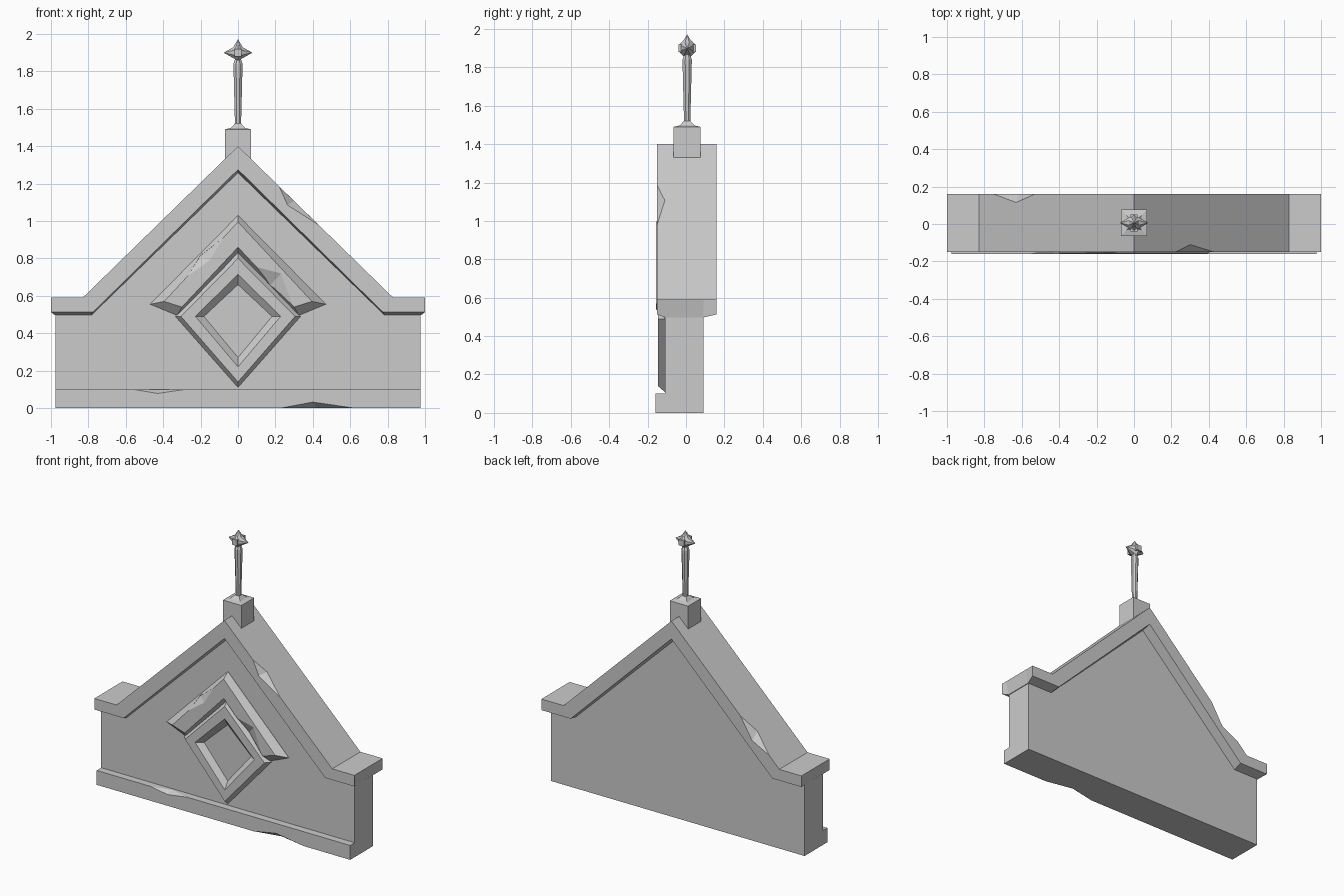
import bpy, bmesh
from math import pi
from mathutils import Matrix, Vector

if "Cube" in bpy.data.objects:
    bpy.data.objects.remove(bpy.data.objects["Cube"])

stone = bpy.data.materials.new("grey stone")
stone.use_nodes = True
GREY = (0.6, 0.6, 0.6, 1)
stone.diffuse_color = GREY
stone.node_tree.nodes["Principled BSDF"].inputs["Base Color"].default_value = GREY


def finish(name, bm):
    bmesh.ops.recalc_face_normals(bm, faces=bm.faces)
    mesh = bpy.data.meshes.new(name)
    bm.to_mesh(mesh)
    bm.free()
    mesh.materials.append(stone)
    obj = bpy.data.objects.new(name, mesh)
    bpy.context.collection.objects.link(obj)
    return obj


def loft(name, rings):
    """Bridge successive rings of 3D points and cap both ends."""
    bm = bmesh.new()
    rows = [[bm.verts.new(p) for p in ring] for ring in rings]
    n = len(rows[0])
    for a, b in zip(rows, rows[1:]):
        for i in range(n):
            j = (i + 1) % n
            bm.faces.new((a[i], a[j], b[j], b[i]))
    bm.faces.new(rows[0])
    bm.faces.new(rows[-1])
    return finish(name, bm)


def mirrored(y, upper, lower):
    """Symmetric outline at depth y; each half runs from the middle outward."""
    right = upper[1:] + lower[::-1]
    left = [(-x, z) for x, z in reversed(right) if x > 0]
    return [(x, y, z) for x, z in [upper[0]] + right + left]


def diamond(y, top, side, bottom, mid=0.49):
    return [(0, y, top), (side, y, mid), (0, y, bottom), (-side, y, mid)]


def chip(target, start, end, face_a, face_b, outside):
    """Knock a broken notch out of an edge."""
    bm = bmesh.new()
    for p in (start, end, face_a, face_b, outside):
        bm.verts.new(p)
    bmesh.ops.convex_hull(bm, input=bm.verts)
    cutter = finish("chip_cutter", bm)
    cutter.hide_render = True
    cutter.hide_viewport = True
    cutter.display_type = 'WIRE'
    mod = target.modifiers.new("chip", 'BOOLEAN')
    mod.operation = 'DIFFERENCE'
    mod.solver = 'EXACT'
    mod.object = cutter


def lathe(name, profile, sides, centre, turn):
    rings = []
    for r, z in profile:
        rings.append([Vector(centre) + Matrix.Rotation(turn + 2 * pi * i / sides, 3, 'Z')
                      @ Vector((r, 0, z)) for i in range(sides)])
    return loft(name, rings)


# Gabled wall
wall_top = [(0, 1.3), (0.8, 0.53), (0.975, 0.53)]
loft("gable_wall", [mirrored(y, wall_top, [(0.975, 0)]) for y in (-0.11, 0.09)])

# Projecting plinth along the foot of the front
plinth = loft("front_plinth", [mirrored(y, [(0, 0.1), (0.975, 0.1)], [(0.975, 0)])
                               for y in (-0.16, -0.1)])
chip(plinth, (-0.56, -0.16, 0.1), (-0.28, -0.16, 0.1), (-0.42, -0.125, 0.1),
     (-0.43, -0.16, 0.078), (-0.42, -0.2, 0.14))
chip(plinth, (0.23, -0.16, 0), (0.62, -0.16, 0), (0.42, -0.12, 0),
     (0.4, -0.16, 0.032), (0.42, -0.2, -0.04))

# Coping with a slanted underside on both faces
roof = [(0, 1.4), (0.83, 0.59), (1, 0.59)]
lip = [(0, 1.275), (0.775, 0.513), (1, 0.513)]
root = [(0, 1.258), (0.783, 0.497), (0.98, 0.497)]
coping = loft("roof_coping", [mirrored(y, roof, under) for y, under in
                              ((-0.15, lip), (-0.11, root), (0.09, root), (0.16, lip))])
chip(coping, (0.22, -0.15, 1.185), (0.43, -0.15, 0.98), (0.3, -0.11, 1.107),
     (0.265, -0.15, 1.085), (0.38, -0.2, 1.14))
chip(coping, (-0.75, 0.16, 0.668), (-0.53, 0.16, 0.883), (-0.63, 0.115, 0.785),
     (-0.62, 0.16, 0.735), (-0.7, 0.21, 0.83))

# Chevron hood over the panel
hood = loft("chevron_hood", [
    mirrored(-0.1, [(0, 1.03), (0.47, 0.555)], [(0, 0.82), (0.325, 0.495)]),
    mirrored(-0.112, [(0, 1.03), (0.47, 0.555)], [(0, 0.82), (0.325, 0.495)]),
    mirrored(-0.157, [(0, 0.995), (0.395, 0.57)], [(0, 0.86), (0.3, 0.54)])])
chip(hood, (-0.27, -0.157, 0.705), (-0.08, -0.157, 0.909), (-0.2, -0.125, 0.815),
     (-0.15, -0.157, 0.79), (-0.22, -0.2, 0.86))
chip(hood, (0.1, -0.157, 0.753), (0.29, -0.157, 0.551), (0.17, -0.12, 0.655),
     (0.23, -0.157, 0.72), (0.15, -0.22, 0.62))

# Diamond frame with sloping rim and sunken centre
loft("diamond_frame", [diamond(-0.1, 0.85, 0.335, 0.11),
                       diamond(-0.112, 0.85, 0.335, 0.11),
                       diamond(-0.146, 0.8, 0.305, 0.14),
                       diamond(-0.146, 0.715, 0.228, 0.22),
                       diamond(-0.113, 0.66, 0.182, 0.27)])

# Finial: square block, octagonal shaft and pointed gem
AXIS = (0, 0.006, 0)
lathe("finial_block", [(0.1, 1.3), (0.1, 1.49), (0.055, 1.497), (0.025, 1.52)], 4, AXIS, pi / 4)
lathe("finial_shaft", [(0.018, 1.5), (0.018, 1.53), (0.026, 1.82), (0.026, 1.84), (0.016, 1.87)],
      8, AXIS, pi / 8)
gem = lathe("finial_gem", [(0.001, -0.075), (0.047, 0), (0.001, 0.075)], 8, (0, 0, 0), pi / 8)
gem.data.transform(Matrix.Translation((0, 0.006, 1.9)) @ Matrix.Rotation(pi / 2, 4, 'Y'))
lathe("finial_tip", [(0.02, 1.88), (0.034, 1.92), (0.001, 1.97)], 8, AXIS, pi / 8)
loft("finial_gem_facets", [[(x, y, 1.9 + z) for x, z in
                            ((-0.02, -0.02), (0.02, -0.02), (0.02, 0.02), (-0.02, 0.02))]
                           for y in (-0.04, 0.052)])
